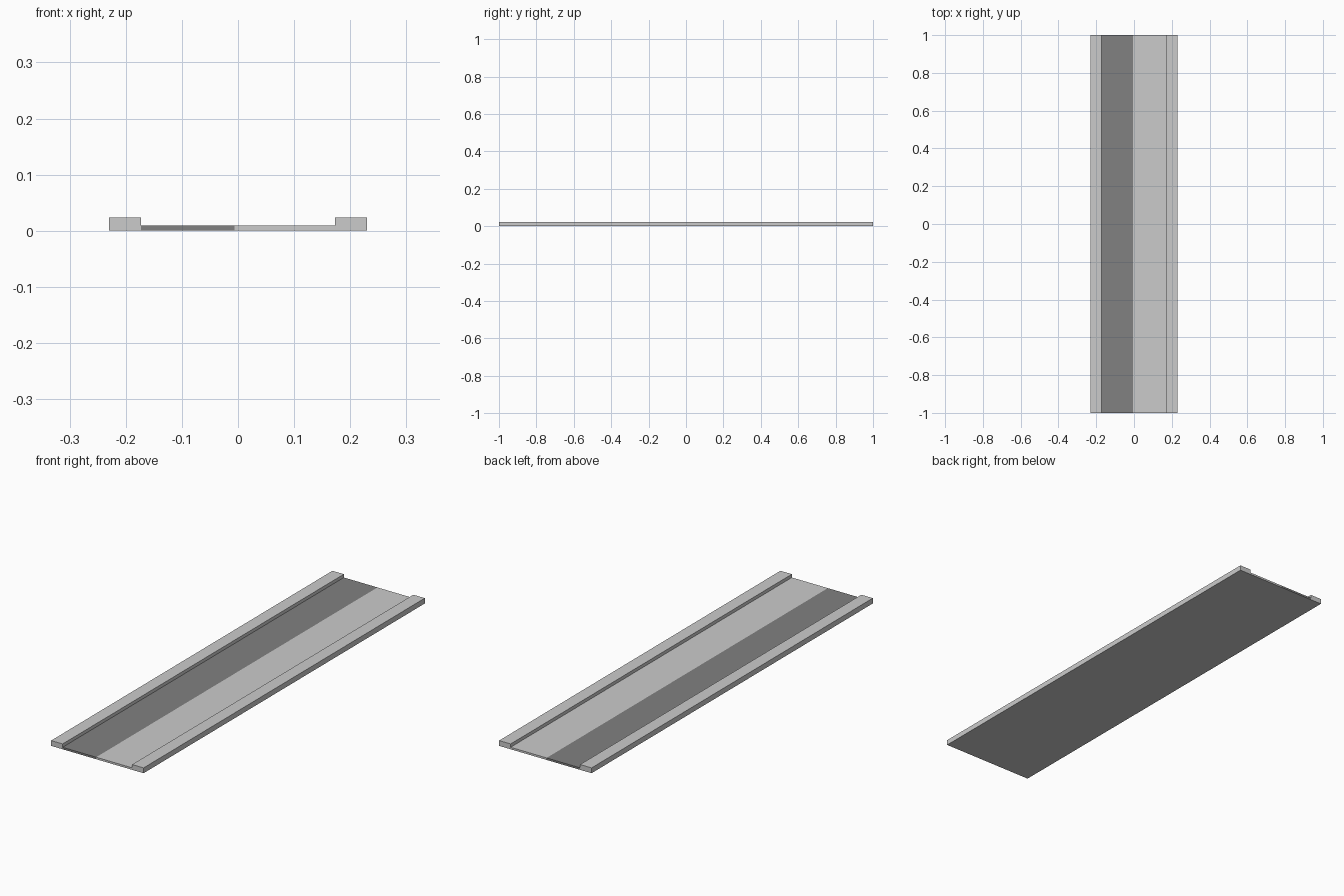
import bpy
import bmesh

if "Cube" in bpy.data.objects:
    bpy.data.objects.remove(bpy.data.objects["Cube"])

LENGTH = 2.0
OUTER, INNER, SPLIT = 0.23, 0.173, -0.006   # rail edges and colour split in x
RAIL_H, FLOOR_H = 0.024, 0.009

mesh = bpy.data.meshes.new("tray_panel")
tray = bpy.data.objects.new("tray_panel", mesh)
bpy.context.collection.objects.link(tray)

# Base grey and dark grey strip
grey = bpy.data.materials.new("base_grey")
grey.diffuse_color = (0.8, 0.8, 0.8, 1)
grey.use_nodes = True
grey.node_tree.nodes["Principled BSDF"].inputs["Base Color"].default_value = grey.diffuse_color
dark = bpy.data.materials.new("strip_dark_grey")
dark.diffuse_color = (0.22, 0.22, 0.22, 1)
dark.use_nodes = True
dark.node_tree.nodes["Principled BSDF"].inputs["Base Color"].default_value = dark.diffuse_color
mesh.materials.append(grey)
mesh.materials.append(dark)

bm = bmesh.new()


def point(x, z):
    return bm.verts.new((x, -LENGTH / 2, z))


# Cross-section: shared points along the floor, then raised rails
low = [point(x, 0) for x in (-OUTER, -INNER, SPLIT, INNER, OUTER)]
mid = [point(x, FLOOR_H) for x in (-INNER, SPLIT, INNER)]
high = [point(x, RAIL_H) for x in (-OUTER, -INNER, INNER, OUTER)]
section = [
    bm.faces.new((low[0], low[1], mid[0], high[1], high[0])),   # left rail
    bm.faces.new((low[1], low[2], mid[1], mid[0])),             # dark strip
    bm.faces.new((low[2], low[3], mid[2], mid[1])),             # light floor
    bm.faces.new((low[3], low[4], high[3], high[2], mid[2])),   # right rail
]

# Sweep the section along the length
swept = bmesh.ops.extrude_face_region(bm, geom=section, use_keep_orig=True)
new_verts = [g for g in swept["geom"] if isinstance(g, bmesh.types.BMVert)]
bmesh.ops.translate(bm, verts=new_verts, vec=(0, LENGTH, 0))
bmesh.ops.recalc_face_normals(bm, faces=bm.faces)

# Dark colour on the strip's top and ends
for face in bm.faces:
    c = face.calc_center_median()
    if -INNER + 0.001 < c.x < SPLIT - 0.001 and c.z > 0.001:
        face.material_index = 1

bm.to_mesh(mesh)
bm.free()
